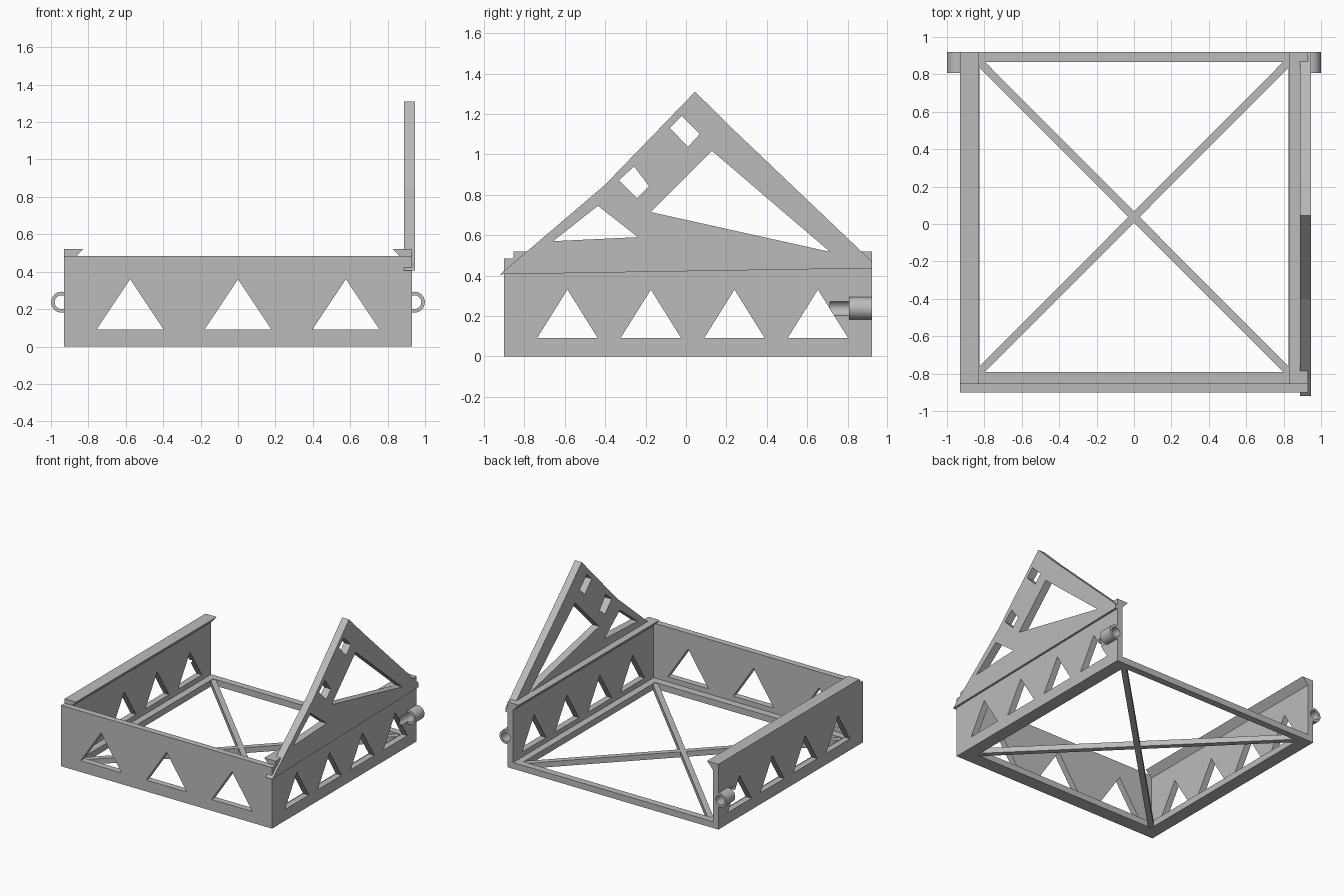
import bpy, bmesh, math
from mathutils import Vector

if "Cube" in bpy.data.objects:
    bpy.data.objects.remove(bpy.data.objects["Cube"])

grey = bpy.data.materials.new("plain grey")
grey.diffuse_color = (0.5, 0.5, 0.5, 1)
grey.use_nodes = True
grey.node_tree.nodes["Principled BSDF"].inputs["Base Color"].default_value = grey.diffuse_color


def plate(name, axis, lo, hi, outline, holes=()):
    """Extrude a flat outline with holes between lo and hi along an axis."""
    cu = bpy.data.curves.new(name, 'CURVE')
    cu.dimensions, cu.fill_mode = '2D', 'BOTH'
    cu.extrude = (hi - lo) / 2
    for loop in [outline, *holes]:
        s = cu.splines.new('POLY')
        s.points.add(len(loop) - 1)
        for p, (u, v) in zip(s.points, loop):
            p.co = (u, v, 0, 1)
        s.use_cyclic_u = True
    tmp = bpy.data.objects.new(name + "_curve", cu)
    bpy.context.collection.objects.link(tmp)
    dg = bpy.context.evaluated_depsgraph_get()
    me = bpy.data.meshes.new_from_object(tmp.evaluated_get(dg))
    bpy.data.objects.remove(tmp)
    bm = bmesh.new()
    bm.from_mesh(me)
    for v in bm.verts:
        a, b, c = v.co
        c += (lo + hi) / 2
        v.co = Vector({'X': (c, a, b), 'Y': (a, c, b), 'Z': (a, b, c)}[axis])
    bmesh.ops.remove_doubles(bm, verts=bm.verts, dist=1e-4)
    bmesh.ops.recalc_face_normals(bm, faces=bm.faces)
    for f in bm.faces:
        f.smooth = False
    bm.to_mesh(me)
    bm.free()
    me.materials.clear()
    me.materials.append(grey)
    ob = bpy.data.objects.new(name, me)
    bpy.context.collection.objects.link(ob)
    return ob


def rect(a0, b0, a1, b1):
    return [(a0, b0), (a1, b0), (a1, b1), (a0, b1)]


def tri(c, half, z0, z1):
    return [(c - half, z0), (c + half, z0), (c, z1)]


def circle(cx, cz, r, n=32):
    return [(cx + r * math.cos(2 * math.pi * i / n),
             cz + r * math.sin(2 * math.pi * i / n)) for i in range(n)]


# Front wall with three triangular windows
plate("front_wall", 'Y', -0.9, -0.85, rect(-0.93, 0, 0.93, 0.485),
      [tri(c, 0.18, 0.09, 0.36) for c in (-0.577, 0, 0.577)])

# Side walls, overhanging lips and hinge rings
for side, s in (("left", -1), ("right", 1)):
    lo, hi = sorted((s * 0.88, s * 0.93))
    wall = plate(side + "_wall", 'X', lo, hi, rect(-0.85, 0, 0.92, 0.485),
                 [tri(c, 0.15, 0.09, 0.33) for c in (-0.587, -0.174, 0.24, 0.653)])
    plate(side + "_lip", 'Y', -0.855, 0.92,
          [(s * x, z) for x, z in ((0.93, 0.485), (0.93, 0.52), (0.83, 0.52),
                                   (0.88, 0.465), (0.88, 0.485))])
    ring = plate(side + "_hinge_ring", 'Y', 0.807, 0.92,
                 circle(s * 0.943, 0.237, 0.056), [circle(s * 0.943, 0.237, 0.037)])
    bpy.ops.object.select_all(action='DESELECT')
    ring.select_set(True)
    bpy.context.view_layer.objects.active = ring
    bpy.ops.object.shade_smooth_by_angle(angle=math.radians(35))

    # Pin groove in the wall
    cutter = plate(side + "_groove_cutter", 'Y', 0.713, 0.95,
                   circle(s * 0.943, 0.237, 0.037))
    cutter.hide_render = True
    mod = wall.modifiers.new("groove", 'BOOLEAN')
    mod.operation, mod.solver, mod.object = 'DIFFERENCE', 'EXACT', cutter
    dg = bpy.context.evaluated_depsgraph_get()
    baked = bpy.data.meshes.new_from_object(wall.evaluated_get(dg))
    wall.modifiers.clear()
    wall.data = baked
    bpy.data.objects.remove(cutter)

# Bottom frame, open in the middle
plate("bottom_frame", 'Z', 0, 0.05, rect(-0.88, -0.85, 0.88, 0.92),
      [rect(-0.825, -0.79, 0.825, 0.865)])

# Crossed braces between the frame corners
for name, s in (("brace_a", 1), ("brace_b", -1)):
    a, b = Vector((-0.84 * s, -0.805)), Vector((0.84 * s, 0.88))
    d = (b - a).normalized()
    n = Vector((-d.y, d.x)) * 0.021
    plate(name, 'Z', 0.002, 0.045,
          [tuple(p) for p in (a - n, b - n, b + n, a + n)])

# Tall triangular fin on the right wall, with cut-outs
plate("right_fin", 'X', 0.887, 0.947,
      [(-0.92, 0.406), (0.92, 0.436), (0.92, 0.47), (0.23, 1.127),
       (0.045, 1.31), (-0.4, 0.85)],
      [[(-0.658, 0.57), (-0.238, 0.59), (-0.436, 0.745)],
       [(-0.174, 0.714), (0.713, 0.517), (0.129, 1.017)],
       [(-0.257, 0.94), (-0.183, 0.842), (-0.243, 0.783), (-0.332, 0.872)],
       [(-0.02, 1.19), (0.068, 1.1), (0.01, 1.037), (-0.08, 1.13)]])
